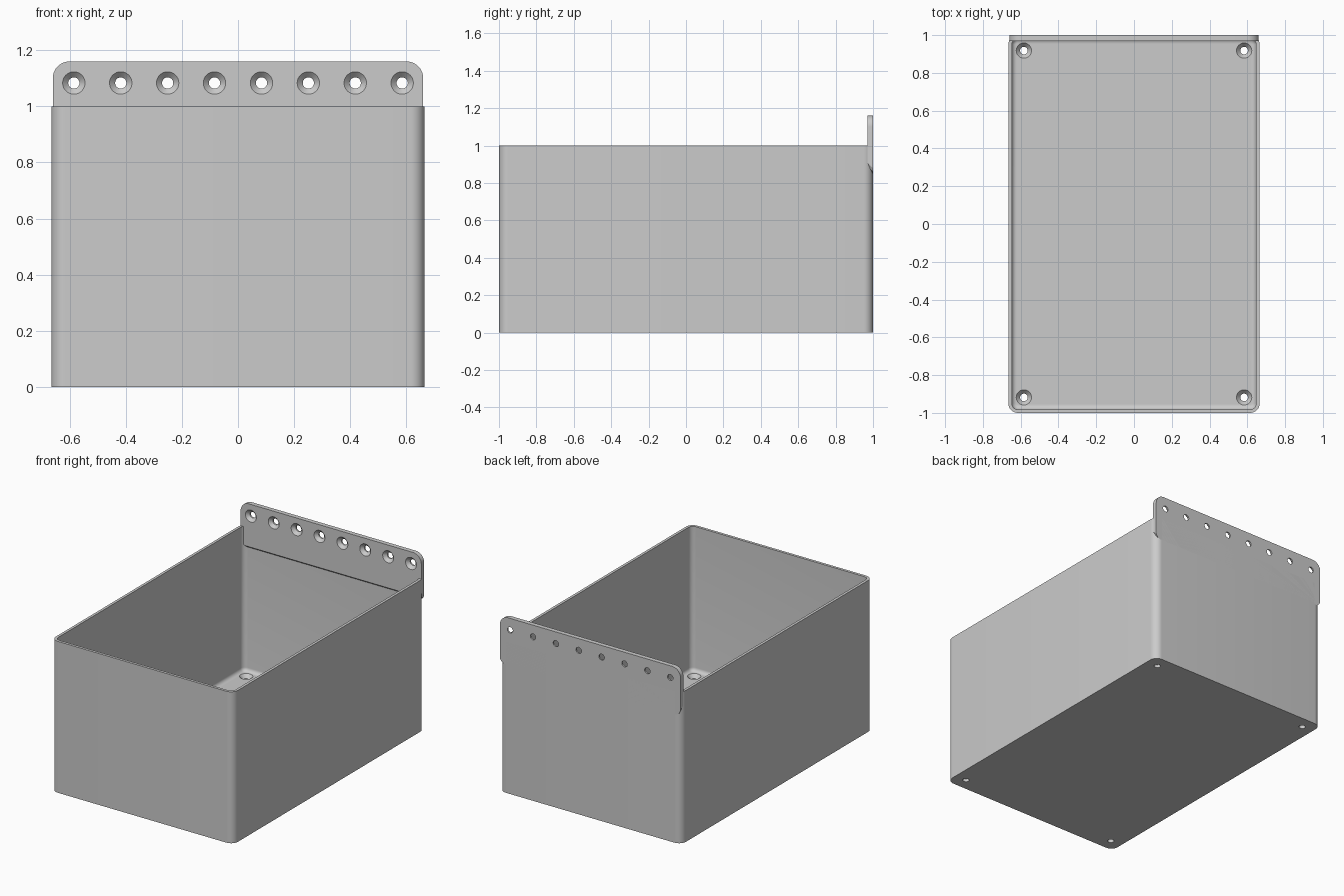
import bpy, bmesh, math
from mathutils import Matrix, Vector

cube = bpy.data.objects.get("Cube")
if cube:
    bpy.data.objects.remove(cube, do_unlink=True)

HX, HY, H = 0.665, 1.0, 1.0        # half width, half depth, height
WALL, FLOOR, CORNER, FILLET = 0.018, 0.045, 0.05, 0.025

grey = bpy.data.materials.new("light grey plastic")
grey.use_nodes = True
grey.diffuse_color = (0.6, 0.6, 0.6, 1)
grey.node_tree.nodes["Principled BSDF"].inputs["Base Color"].default_value = grey.diffuse_color


def make_object(name, bm):
    bmesh.ops.recalc_face_normals(bm, faces=bm.faces)
    mesh = bpy.data.meshes.new(name)
    bm.to_mesh(mesh)
    bm.free()
    mesh.materials.append(grey)
    ob = bpy.data.objects.new(name, mesh)
    bpy.context.collection.objects.link(ob)
    return ob


def rounded_rect(hx, hy, r, steps=10):
    """Counter-clockwise outline of a rectangle with rounded corners."""
    points = []
    for i, (sx, sy) in enumerate([(1, 1), (-1, 1), (-1, -1), (1, -1)]):
        for k in range(steps + 1):
            a = math.pi / 2 * (i + k / steps)
            points.append((sx * (hx - r) + r * math.cos(a), sy * (hy - r) + r * math.sin(a)))
    return points


def loft(name, rings):
    """Skin a list of 3D rings and cap both ends."""
    bm = bmesh.new()
    loops = [[bm.verts.new(p) for p in ring] for ring in rings]
    for a, b in zip(loops, loops[1:]):
        for i in range(len(a)):
            j = (i + 1) % len(a)
            bm.faces.new((a[i], a[j], b[j], b[i]))
    bm.faces.new(loops[0])
    bm.faces.new(loops[-1])
    return make_object(name, bm)


def countersink_cutter(name, places, axis, depth, thickness):
    """Countersunk screw holes sunk from each place along the axis."""
    profile = [(0.043, -0.003), (0.02, depth), (0.02, thickness + 0.02)]
    turn = Vector((0, 0, 1)).rotation_difference(axis).to_matrix().to_4x4()
    bm = bmesh.new()
    for place in places:
        m = Matrix.Translation(place) @ turn
        loops = [[bm.verts.new(m @ Vector((r * math.cos(a), r * math.sin(a), d)))
                  for a in (math.tau * k / 32 for k in range(32))] for r, d in profile]
        for a, b in zip(loops, loops[1:]):
            for i in range(32):
                j = (i + 1) % 32
                bm.faces.new((a[i], a[j], b[j], b[i]))
        bm.faces.new(loops[0])
        bm.faces.new(loops[-1])
    ob = make_object(name, bm)
    ob.hide_render = True
    return ob


def cut_and_smooth(ob, cutter):
    mod = ob.modifiers.new("screw holes", 'BOOLEAN')
    mod.operation, mod.solver, mod.object = 'DIFFERENCE', 'EXACT', cutter
    bpy.ops.object.select_all(action='DESELECT')
    bpy.context.view_layer.objects.active = ob
    ob.select_set(True)
    bpy.ops.object.modifier_apply(modifier=mod.name)
    bpy.data.objects.remove(cutter, do_unlink=True)
    bpy.ops.object.shade_smooth_by_angle(angle=math.radians(30))


# Open bin: up the outside, over the rim, down the inside and round the floor fillet
def bin_ring(inset, z):
    r = max(CORNER - inset, 0.006)
    return [(x, y, z) for x, y in rounded_rect(HX - inset, HY - inset, r)]


rings = [bin_ring(0, 0), bin_ring(0, H), bin_ring(WALL, H)]
for k in range(7):
    a = math.pi / 2 * k / 6
    rings.append(bin_ring(WALL + FILLET * (1 - math.cos(a)), FLOOR + FILLET * (1 - math.sin(a))))
storage_bin = loft("storage_bin", rings)

floor_spots = [Vector((sx * 0.583, sy * 0.918, FLOOR)) for sx in (-1, 1) for sy in (-1, 1)]
cut_and_smooth(storage_bin,
               countersink_cutter("floor_hole_cutter", floor_spots, Vector((0, 0, -1)), 0.024, FLOOR))

# Hanging plate along the back: rounded top corners, sloping lower edge
PX, TOP, R = 0.66, 1.16, 0.06
FRONT, BACK = 0.97, 1.0


def plate_ring(y, bottom):
    arc = [math.pi / 2 * k / 10 for k in range(11)]
    half = [(PX - R + R * math.cos(a), TOP - R + R * math.sin(a)) for a in arc]
    lower = [(PX, bottom + 0.03), (PX - 0.01, bottom + 0.01), (PX - 0.03, bottom)]
    right = lower[::-1] + half
    left = [(-x, z) for x, z in reversed(right)]
    return [(x, y, z) for x, z in right + left]


hanging_plate = loft("hanging_plate", [plate_ring(FRONT, 0.877), plate_ring(BACK, 0.85)])
plate_spots = [Vector((-0.585 + 1.17 * i / 7, FRONT, 1.083)) for i in range(8)]
cut_and_smooth(hanging_plate,
               countersink_cutter("plate_hole_cutter", plate_spots, Vector((0, 1, 0)), 0.02, BACK - FRONT))
